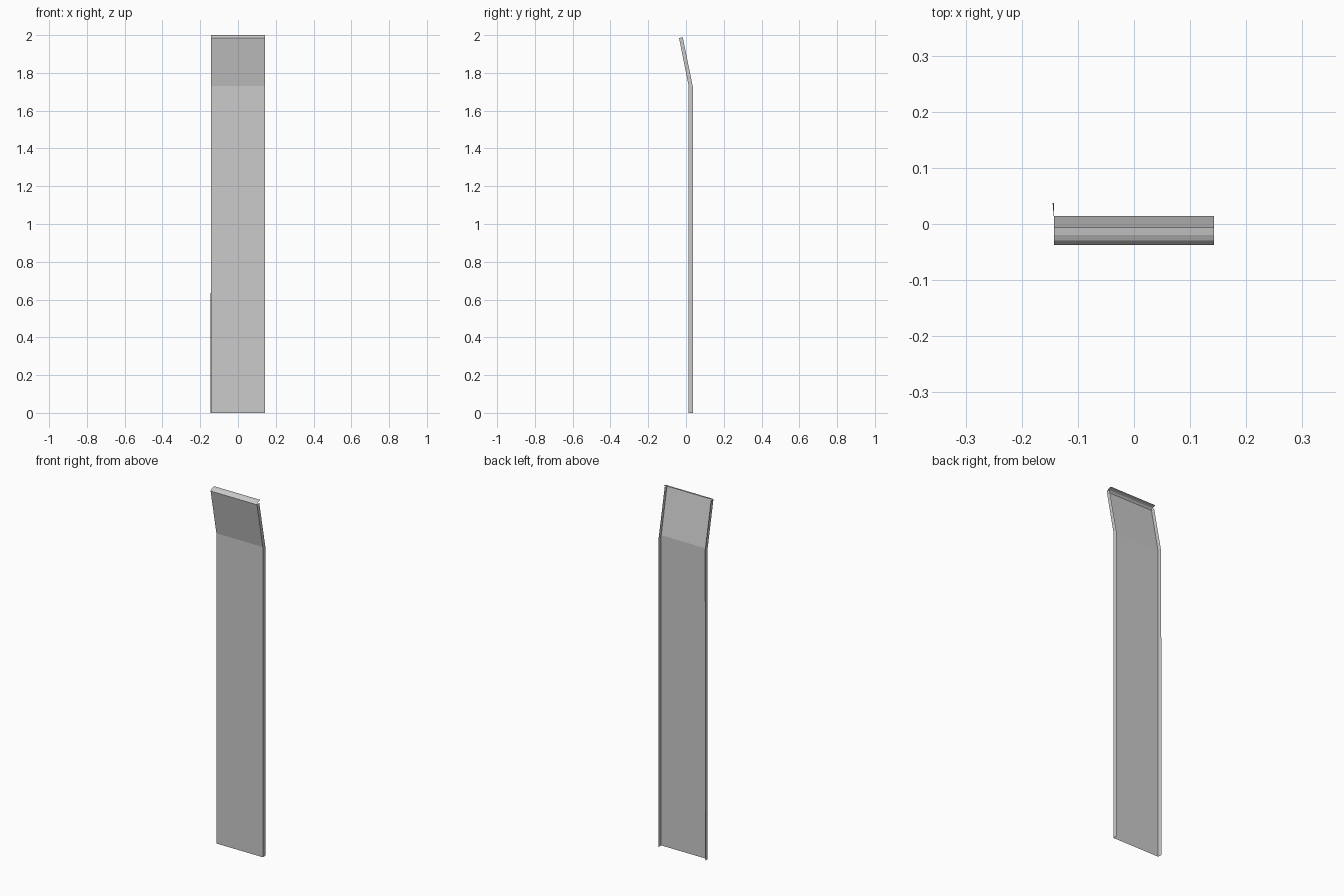
import bpy, bmesh

if "Cube" in bpy.data.objects:
    bpy.data.objects.remove(bpy.data.objects["Cube"])

HALF = 0.143


def sheet(name, rows):
    """Thin sheet skinned between neighbouring rows of points."""
    bm = bmesh.new()
    grid = [[bm.verts.new(p) for p in row] for row in rows]
    for a, b in zip(grid, grid[1:]):
        for i in range(len(a) - 1):
            bm.faces.new((a[i], a[i + 1], b[i + 1], b[i]))
    mesh = bpy.data.meshes.new(name)
    bm.to_mesh(mesh)
    bm.free()
    obj = bpy.data.objects.new(name, mesh)
    bpy.context.collection.objects.link(obj)
    return obj


# side profiles as (y, z), bottom to top
front = [(0.014, 0.0), (0.014, 1.73), (-0.037, 1.985)]
back = [(0.037, 0.0), (0.037, 1.722), (-0.017, 1.988)]
lip = [front[-1], (-0.029, 1.994), (-0.020, 1.998), (-0.006, 2.0)]

# bent front panel and the curled lip along its top edge
for name, profile in (("front_panel", front), ("top_lip", lip)):
    sheet(name, [[(-HALF, y, z), (HALF, y, z)] for y, z in profile])

# folded side flanges; the left one flares slightly at its foot
for name, side, flare in (("left_flange", -1, 0.002), ("right_flange", 1, 0.0)):
    rows = []
    for i, (f, b) in enumerate(zip(front, back)):
        out = HALF + (flare if i == 0 else 0.0)
        pair = [(side * HALF, *f), (side * out, *b)]
        rows.append(pair if side > 0 else pair[::-1])
    sheet(name, rows)
